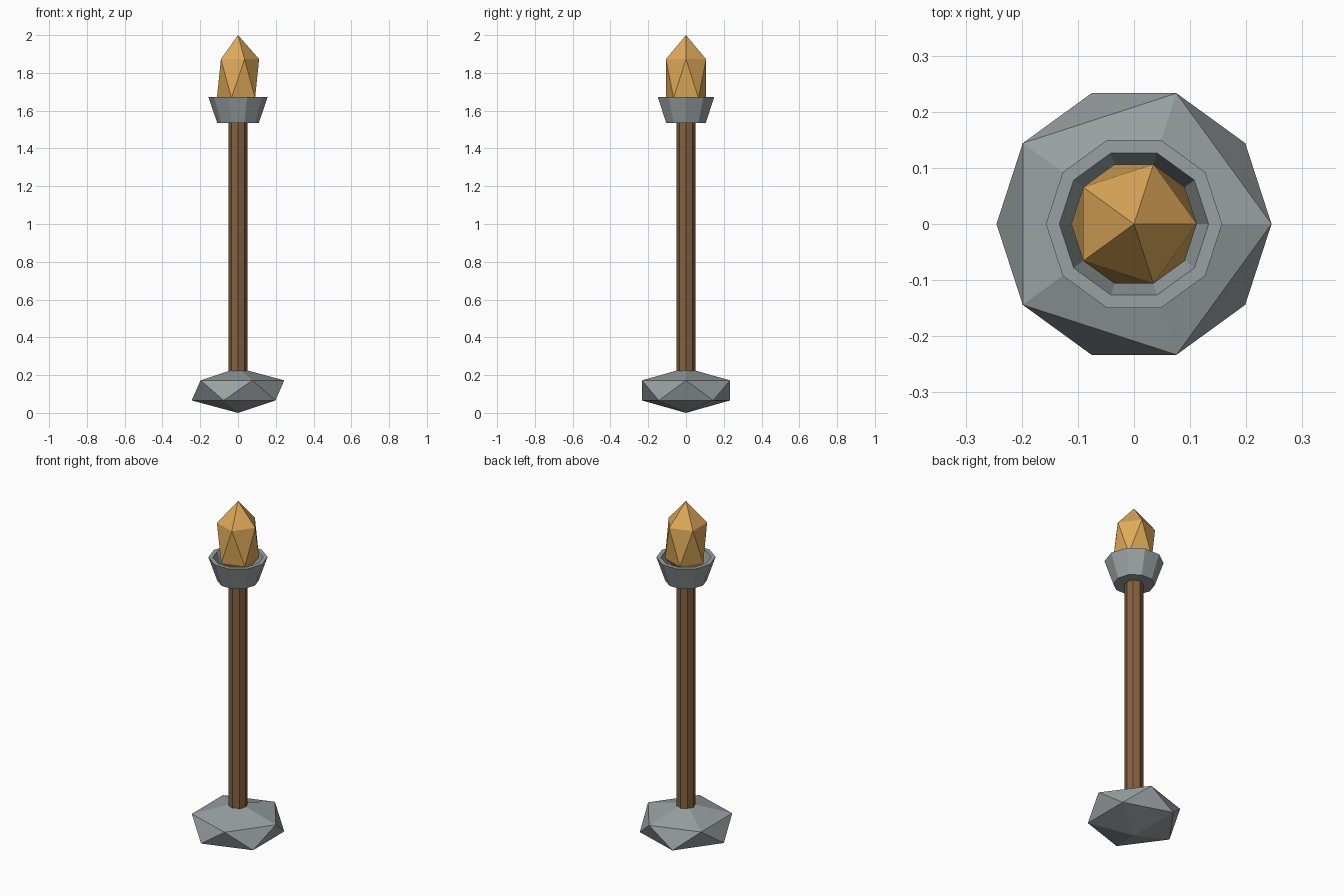
import bpy
import bmesh
import math

cube = bpy.data.objects.get("Cube")
if cube:
    bpy.data.objects.remove(cube, do_unlink=True)


def material(name, rgb):
    mat = bpy.data.materials.new(name)
    mat.use_nodes = True
    colour = (*rgb, 1)
    mat.diffuse_color = colour
    mat.node_tree.nodes["Principled BSDF"].inputs["Base Color"].default_value = colour
    return mat


stone = material("grey stone", (0.32, 0.356, 0.366))
wood = material("brown wood", (0.238, 0.119, 0.051))
gold = material("amber flame", (0.73, 0.40, 0.10))


def gem(name, radius, bottom, top, mat):
    """Twenty-sided solid stretched between two heights."""
    bpy.ops.mesh.primitive_ico_sphere_add(subdivisions=1, radius=1)
    obj = bpy.context.object
    obj.name = name
    for v in obj.data.vertices:
        v.co.x *= radius
        v.co.y *= radius
        v.co.z = bottom + (v.co.z + 1) / 2 * (top - bottom)
    obj.data.materials.append(mat)
    return obj


def lathe(name, profile, sides, mat):
    """Flat-sided solid from (radius, height) rings, capped at both ends."""
    bm = bmesh.new()
    rings = []
    for r, z in profile:
        angles = [math.tau * i / sides for i in range(sides)]
        rings.append([bm.verts.new((r * math.cos(a), r * math.sin(a), z)) for a in angles])
    for low, high in zip(rings, rings[1:]):
        for i in range(sides):
            j = (i + 1) % sides
            bm.faces.new((low[i], low[j], high[j], high[i]))
    bm.faces.new(rings[0][::-1])
    bm.faces.new(rings[-1])
    mesh = bpy.data.meshes.new(name)
    bm.to_mesh(mesh)
    bm.free()
    mesh.materials.append(mat)
    obj = bpy.data.objects.new(name, mesh)
    bpy.context.collection.objects.link(obj)
    return obj


# Squashed boulder foot
gem("stone_base", 0.274, 0.0, 0.238, stone)

# Eight-sided pole
lathe("pole", [(0.05, 0.2), (0.05, 1.55)], 8, wood)

# Ten-sided cup: outer wall, rim, inner wall, floor
lathe("cup", [(0.11, 1.535), (0.157, 1.672), (0.133, 1.672), (0.098, 1.565)], 10, stone)

# Faceted flame sitting in the cup
gem("flame", 0.125, 1.54, 2.0, gold)
